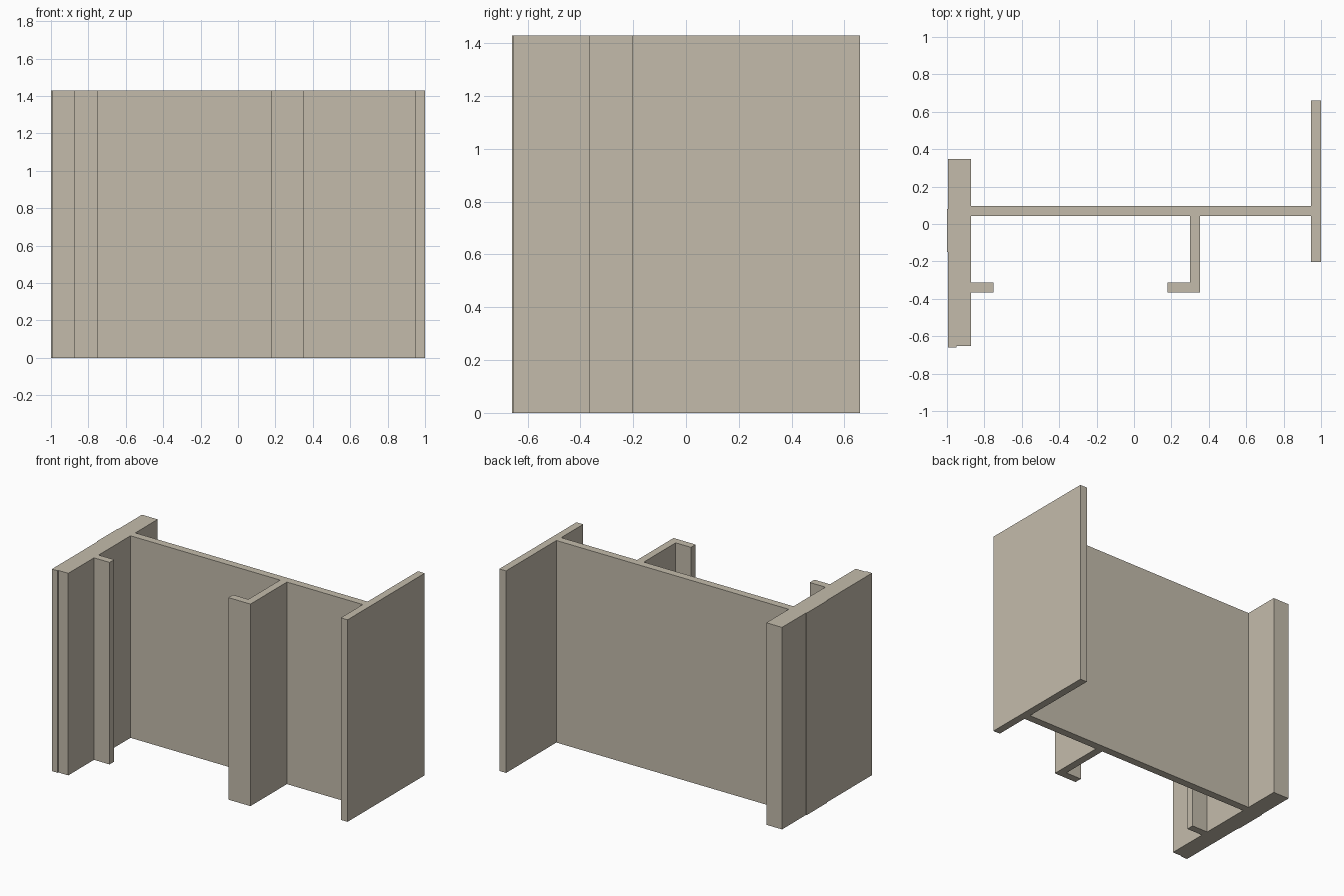
import bpy, bmesh

if "Cube" in bpy.data.objects:
    bpy.data.objects.remove(bpy.data.objects["Cube"])

HEIGHT = 1.43

stone = bpy.data.materials.new("warm_beige")
stone.diffuse_color = (0.55, 0.50, 0.41, 1)
stone.use_nodes = True
stone.node_tree.nodes["Principled BSDF"].inputs["Base Color"].default_value = stone.diffuse_color


def extrude_plan(name, outline, height, material):
    """Extrude a counter-clockwise floor plan outline upwards from z = 0."""
    bm = bmesh.new()
    base = bm.faces.new([bm.verts.new((x, y, 0)) for x, y in outline])
    top = bmesh.ops.extrude_face_region(bm, geom=[base], use_keep_orig=True)
    verts = [g for g in top["geom"] if isinstance(g, bmesh.types.BMVert)]
    bmesh.ops.translate(bm, verts=verts, vec=(0, 0, height))
    bmesh.ops.recalc_face_normals(bm, faces=bm.faces)
    mesh = bpy.data.meshes.new(name)
    bm.to_mesh(mesh)
    bm.free()
    mesh.materials.append(material)
    obj = bpy.data.objects.new(name, mesh)
    bpy.context.collection.objects.link(obj)
    return obj


# Floor plan of the joined walls, one seamless solid
thick_wall_front = [(-0.995, -0.66), (-0.95, -0.66), (-0.95, -0.653), (-0.872, -0.653)]
left_jamb = [(-0.872, -0.365), (-0.75, -0.365), (-0.75, -0.313), (-0.872, -0.313)]
long_wall_front = [(-0.872, 0.043), (0.30, 0.043)]
partition_and_jamb = [(0.30, -0.313), (0.18, -0.313), (0.18, -0.365),
                      (0.353, -0.365), (0.353, 0.043)]
right_wall = [(0.947, 0.043), (0.947, -0.203), (1.0, -0.203),
              (1.0, 0.66), (0.947, 0.66), (0.947, 0.097)]
thick_wall_back = [(-0.872, 0.097), (-0.872, 0.347), (-0.995, 0.347)]
shallow_pier = [(-0.995, 0.08), (-1.0, 0.08), (-1.0, -0.15), (-0.995, -0.15)]

extrude_plan("walls",
             thick_wall_front + left_jamb + long_wall_front + partition_and_jamb
             + right_wall + thick_wall_back + shallow_pier,
             HEIGHT, stone)
